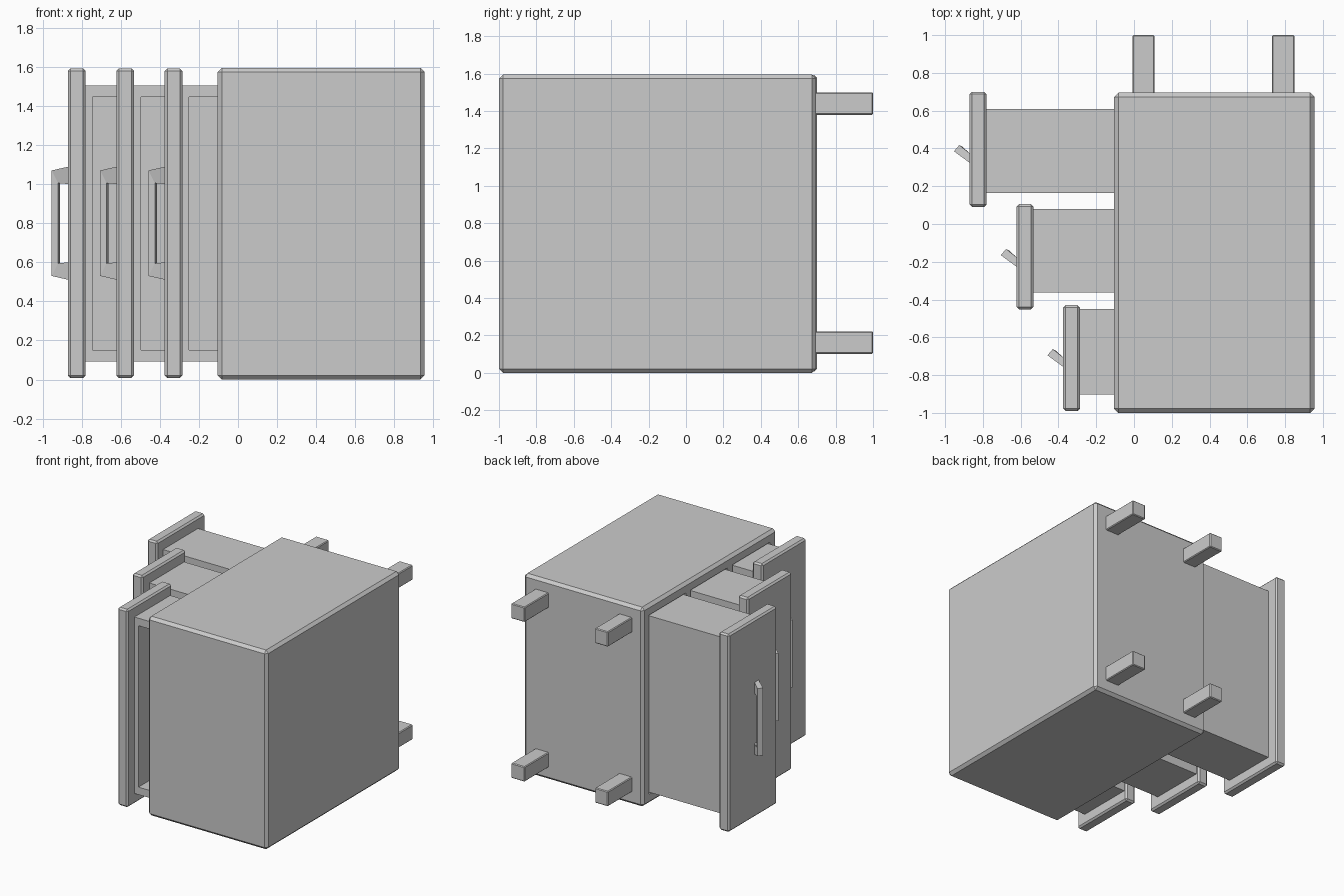
import bpy, bmesh
from mathutils import Vector

if "Cube" in bpy.data.objects:
    bpy.data.objects.remove(bpy.data.objects["Cube"])


def finish(name, bm):
    bmesh.ops.recalc_face_normals(bm, faces=bm.faces)
    me = bpy.data.meshes.new(name)
    bm.to_mesh(me)
    bm.free()
    ob = bpy.data.objects.new(name, me)
    bpy.context.collection.objects.link(ob)
    return ob


def box_bm(x, y, z):
    bm = bmesh.new()
    bmesh.ops.create_cube(bm, size=1)
    for v in bm.verts:
        v.co = Vector([a[0] + (c + 0.5) * (a[1] - a[0]) for a, c in zip((x, y, z), v.co)])
    bm.normal_update()
    return bm


def box(name, x, y, z, bevel=0):
    bm = box_bm(x, y, z)
    if bevel:
        bmesh.ops.bevel(bm, geom=list(bm.edges), offset=bevel, segments=1,
                        affect='EDGES', profile=0.5)
    return finish(name, bm)


# Cabinet shell lying on its side, drawers opening towards -x
body = box("cabinet_body", (-0.105, 0.955), (-1.0, 0.695), (0.0, 1.595), 0.022)

# Drawer rows: panel front x, panel y range, tray y range, handle base y
drawers = [
    ("lower", -0.87, (0.09, 0.70), (0.165, 0.608), 0.35),
    ("middle", -0.622, (-0.452, 0.105), (-0.362, 0.08), -0.20),
    ("upper", -0.375, (-0.99, -0.43), (-0.903, -0.45), -0.73),
]

for name, px, py, ty, hy in drawers:
    # Opening in the shell
    cut = box(name + "_opening_cutter", (-0.3, 0.88), (ty[0] - 0.012, ty[1] + 0.012), (0.08, 1.515))
    cut.hide_render = True
    cut.hide_viewport = True
    cut.display_type = 'WIRE'
    mod = body.modifiers.new(name + "_opening", 'BOOLEAN')
    mod.object = cut
    mod.operation = 'DIFFERENCE'
    mod.solver = 'EXACT'

    # Front panel with a wider chamfer on its back edge
    bm = box_bm((px, px + 0.09), py, (0.008, 1.592))
    bmesh.ops.bevel(bm, geom=list(bm.edges), offset=0.013, segments=1,
                    affect='EDGES', profile=0.5)
    finish(name + "_drawer_front", bm)

    # Hollow tray, open towards -y
    bm = box_bm((px + 0.065, px + 0.98), ty, (0.092, 1.505))
    top = min(bm.faces, key=lambda f: f.calc_center_median().y)
    bmesh.ops.inset_individual(bm, faces=[top], thickness=0.085)
    res = bmesh.ops.extrude_discrete_faces(bm, faces=[top])
    bmesh.ops.translate(bm, verts=res["faces"][0].verts,
                        vec=(0, ty[1] - ty[0] - 0.07, 0))
    finish(name + "_drawer_tray", bm)

    # Angular pull handle: four quad sections swept from base to base
    low = [[(0.005, -0.03, 0.51), (0.005, 0.02, 0.51), (0.005, 0.02, 0.60), (0.005, -0.03, 0.60)],
           [(-0.083, 0.035, 0.53), (-0.055, 0.068, 0.53), (-0.04, 0.06, 0.595), (-0.05, 0.02, 0.595)]]
    high = [[(x, y, 1.6 - z) for x, y, z in s] for s in reversed(low)]
    high = [[(x, y, z + 0.0) for x, y, z in s] for s in high]
    bm = bmesh.new()
    rings = [[bm.verts.new((px + x, hy + y, z)) for x, y, z in s] for s in low + high]
    for a, b in zip(rings, rings[1:]):
        for i in range(4):
            j = (i + 1) % 4
            bm.faces.new((a[i], a[j], b[j], b[i]))
    bm.faces.new(rings[0])
    bm.faces.new(rings[-1])
    finish(name + "_drawer_handle", bm)

# Four square feet on the +y side
for xn, x in (("front", (-0.008, 0.108)), ("rear", (0.73, 0.85))):
    for zn, z in (("left", (0.102, 0.222)), ("right", (1.38, 1.50))):
        box(f"{xn}_{zn}_foot", x, (0.66, 1.0), z, 0.006)
